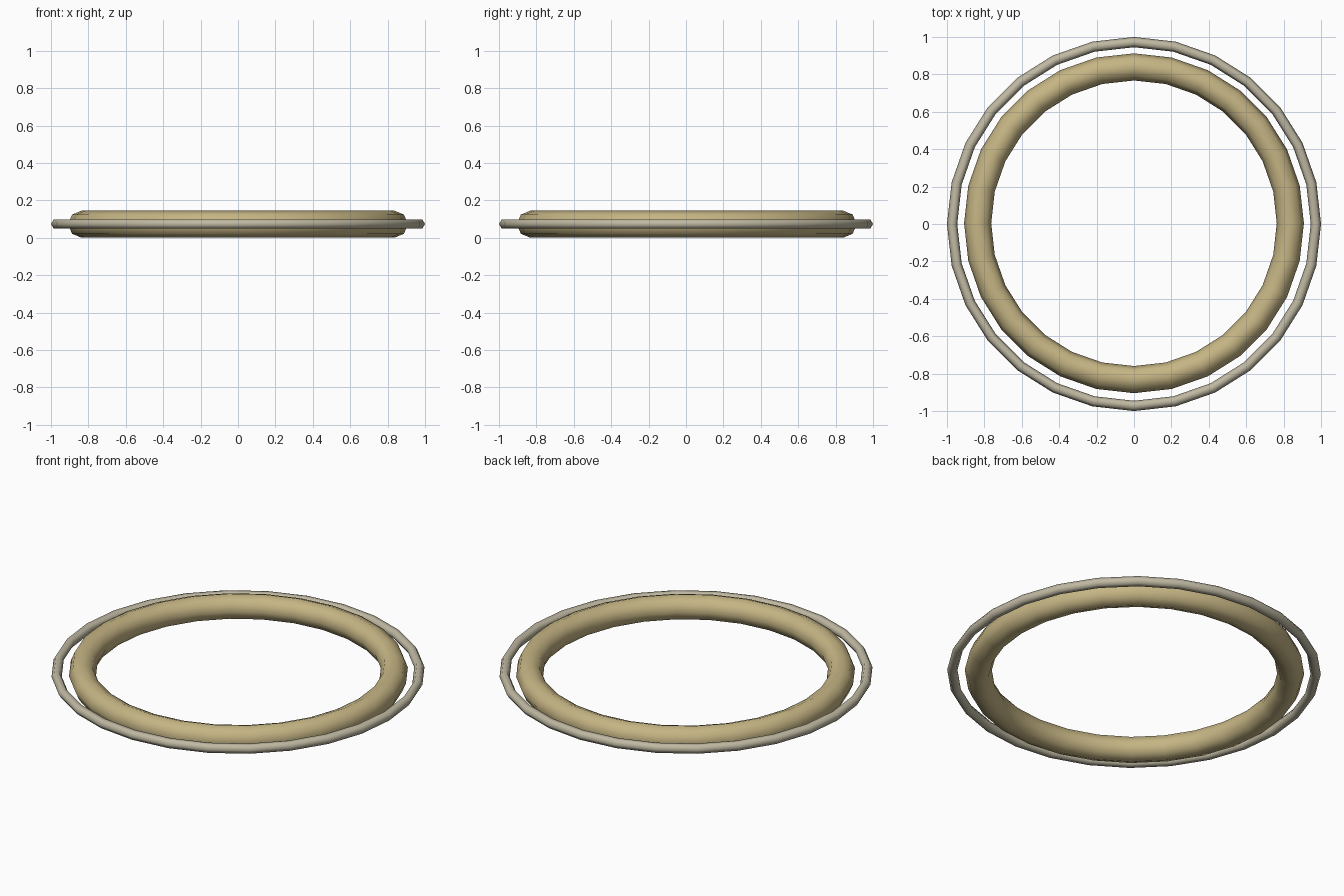
import bpy, math

if "Cube" in bpy.data.objects:
    bpy.data.objects.remove(bpy.data.objects["Cube"])


def ring(name, major, minor, sides, y, z, color):
    bpy.ops.mesh.primitive_torus_add(
        major_radius=major, minor_radius=minor,
        major_segments=28, minor_segments=sides, location=(0, y, z))
    ob = bpy.context.object
    ob.name = name
    bpy.ops.object.shade_smooth_by_angle(angle=math.radians(62))
    mat = bpy.data.materials.new(name + "_colour")
    mat.diffuse_color = color
    mat.use_nodes = True
    mat.node_tree.nodes["Principled BSDF"].inputs["Base Color"].default_value = mat.diffuse_color
    ob.data.materials.append(mat)
    return ob


# Thick inner ring, resting on the ground
ring("inner_ring", 0.836, 0.0725, 8, 0.004, 0.0725, (0.56, 0.46, 0.23, 1))

# Thin outer ring around its middle
ring("outer_ring", 0.9725, 0.0275, 6, 0, 0.0735, (0.52, 0.48, 0.36, 1))
